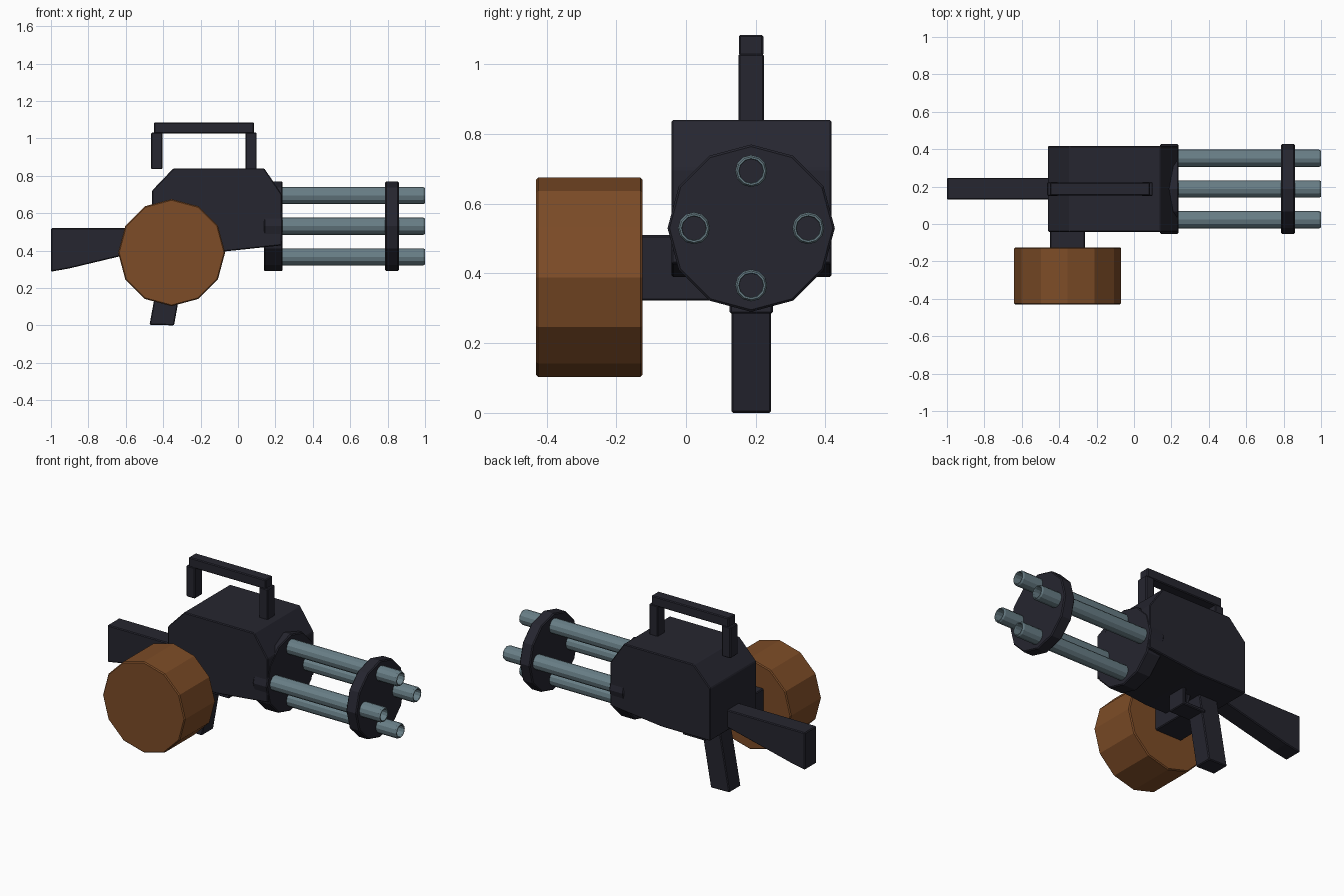
import bpy, bmesh, math
from mathutils import Vector

if "Cube" in bpy.data.objects:
    bpy.data.objects.remove(bpy.data.objects["Cube"])


def material(name, rgb):
    m = bpy.data.materials.new(name)
    m.diffuse_color = (*rgb, 1)
    m.use_nodes = True
    m.node_tree.nodes["Principled BSDF"].inputs["Base Color"].default_value = m.diffuse_color
    return m


DARK = material("dark gunmetal", (0.019, 0.019, 0.029))
STEEL = material("blue grey steel", (0.14, 0.21, 0.24))
BROWN = material("orange brown", (0.205, 0.072, 0.020))
MID_Y = 0.187        # centre plane of the body
AXIS_Z = 0.53        # height of the barrel axis


def finish(name, bm, mat, bevel=0.0):
    bmesh.ops.recalc_face_normals(bm, faces=bm.faces)
    mesh = bpy.data.meshes.new(name)
    bm.to_mesh(mesh)
    bm.free()
    mesh.materials.append(mat)
    ob = bpy.data.objects.new(name, mesh)
    bpy.context.collection.objects.link(ob)
    if bevel:
        mod = ob.modifiers.new("edge_bevel", 'BEVEL')
        mod.width = bevel
        mod.segments = 1
        mod.limit_method = 'ANGLE'
        mod.angle_limit = math.radians(25)
    return ob


def plate(name, outline, y0, y1, mat=DARK, bevel=0.005):
    """Extrude an x-z outline from y0 to y1."""
    bm = bmesh.new()
    face = bm.faces.new([bm.verts.new((x, y0, z)) for x, z in outline])
    ext = bmesh.ops.extrude_face_region(bm, geom=[face])
    moved = [v for v in ext["geom"] if isinstance(v, bmesh.types.BMVert)]
    bmesh.ops.translate(bm, verts=moved, vec=(0, y1 - y0, 0))
    return finish(name, bm, mat, bevel)


def box(name, x0, x1, y0, y1, z0, z1):
    return plate(name, [(x0, z0), (x1, z0), (x1, z1), (x0, z1)], y0, y1)


def turned(name, profile, centre, axis, mat, sides=12):
    """Revolve (radius, distance) points about the x or y axis, capping both ends."""
    bm = bmesh.new()
    rings = []
    for r, d in profile:
        ring = []
        for i in range(sides):
            a = 2 * math.pi * i / sides
            u, w = r * math.cos(a), r * math.sin(a)
            offset = Vector((d, u, w)) if axis == 'x' else Vector((u, d, w))
            ring.append(bm.verts.new(Vector(centre) + offset))
        rings.append(ring)
    for a, b in zip(rings, rings[1:]):
        for i in range(sides):
            j = (i + 1) % sides
            bm.faces.new((a[i], a[j], b[j], b[i]))
    bm.faces.new(rings[0])
    bm.faces.new(rings[-1])
    return finish(name, bm, mat)


def disc(name, r, d0, d1, centre, axis, mat, c=0.006):
    return turned(name, [(r - c, d0), (r, d0 + c), (r, d1 - c), (r - c, d1)],
                  centre, axis, mat)


# Main body with chamfered top corners and a rising front underside
plate("body", [(-0.46, 0.39), (-0.12, 0.39), (0.235, 0.428), (0.235, 0.70),
               (0.14, 0.84), (-0.345, 0.84), (-0.46, 0.72)], -0.042, 0.418)

# Shoulder stock
plate("stock", [(-1.0, 0.287), (-0.90, 0.305), (-0.44, 0.415),
                (-0.44, 0.52), (-1.0, 0.52)], 0.13, 0.247)

# Slanted pistol grip, trigger guard and trigger
plate("grip", [(-0.473, 0.003), (-0.342, 0.0), (-0.27, 0.40), (-0.40, 0.40)],
      0.13, 0.244)
box("trigger_guard_bar", -0.31, -0.15, 0.125, 0.249, 0.285, 0.307)
box("trigger_guard_post", -0.172, -0.15, 0.125, 0.249, 0.295, 0.41)
plate("trigger", [(-0.225, 0.33), (-0.21, 0.33), (-0.215, 0.40), (-0.245, 0.40)],
      0.172, 0.202, bevel=0.002)

# Carrying handle
for label, x in (("rear", -0.435), ("front", 0.07)):
    box(f"handle_{label}_post", x - 0.03, x + 0.03, 0.15, 0.224, 0.835, 1.03)
box("handle_bar", -0.45, 0.086, 0.152, 0.222, 1.025, 1.085)

# Ammunition drum and its neck
disc("ammo_drum", 0.286, -0.43, -0.125, (-0.355, 0, 0.389), 'y', BROWN)
box("drum_neck", -0.45, -0.263, -0.135, 0.10, 0.322, 0.51)

# Barrel discs
disc("rear_barrel_disc", 0.24, 0.138, 0.238, (0, MID_Y, AXIS_Z), 'x', DARK)
disc("front_barrel_disc", 0.24, 0.787, 0.86, (0, MID_Y, AXIS_Z), 'x', DARK)

# Four hollow barrels around the axis
barrel_profile = [(0.046, 0.15), (0.046, 0.99), (0.041, 1.0), (0.036, 1.0),
                  (0.034, 0.995), (0.034, 0.20)]
for i in range(4):
    a = i * math.pi / 2
    centre = (0, MID_Y + 0.164 * math.cos(a), AXIS_Z + 0.164 * math.sin(a))
    turned(f"barrel_{i + 1}", barrel_profile, centre, 'x', STEEL)
